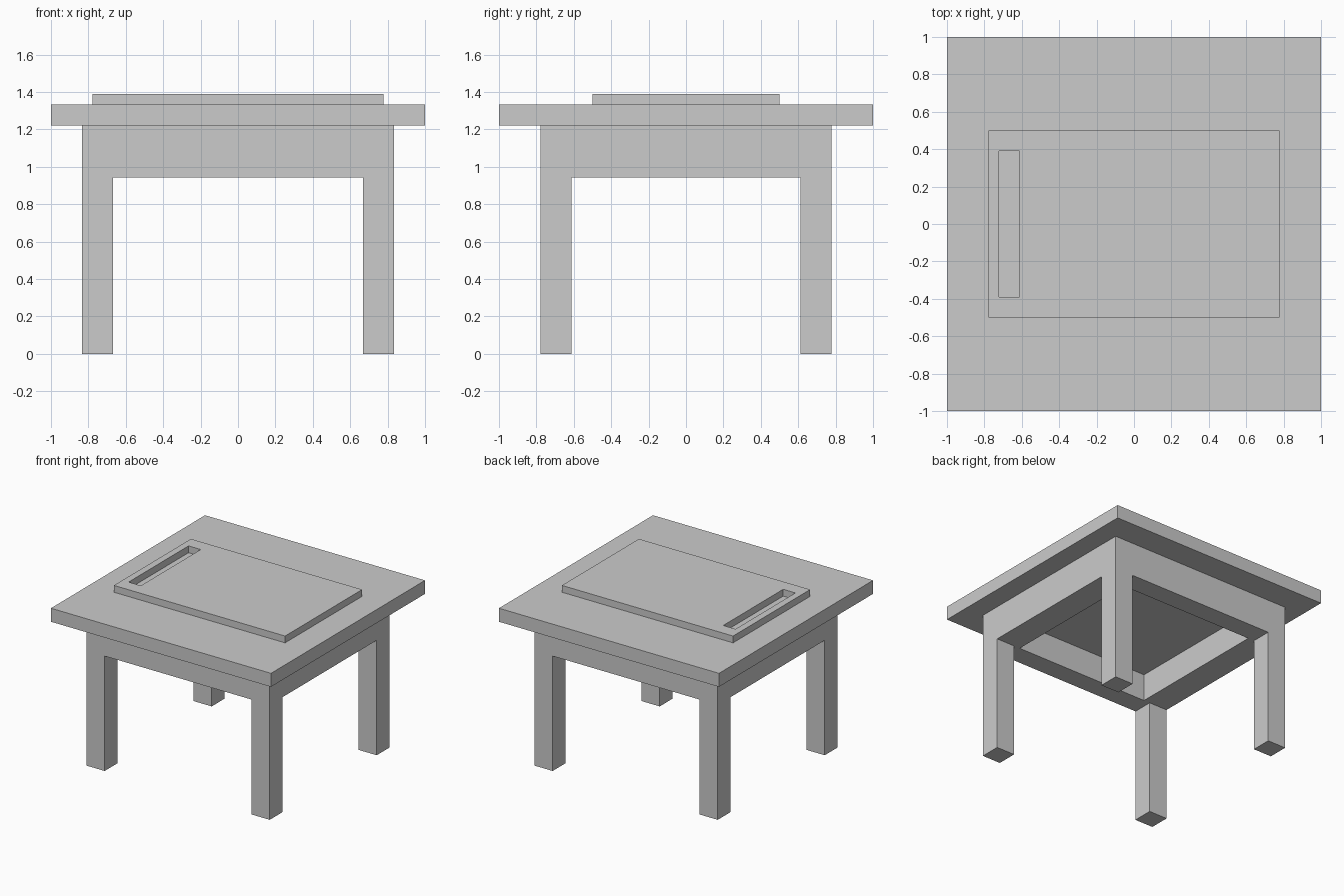
import bpy, bmesh
from mathutils import Vector

if "Cube" in bpy.data.objects:
    bpy.data.objects.remove(bpy.data.objects["Cube"])


def box(name, lo, hi):
    """Axis-aligned box between two corners."""
    lo, hi = Vector(lo), Vector(hi)
    bm = bmesh.new()
    bmesh.ops.create_cube(bm, size=1)
    bmesh.ops.scale(bm, vec=hi - lo, verts=bm.verts)
    bmesh.ops.translate(bm, vec=(lo + hi) / 2, verts=bm.verts)
    mesh = bpy.data.meshes.new(name)
    bm.to_mesh(mesh)
    bm.free()
    obj = bpy.data.objects.new(name, mesh)
    bpy.context.collection.objects.link(obj)
    return obj


def cut(obj, lo, hi):
    """Subtract a box from an object and discard the cutter."""
    cutter = box("cutter", lo, hi)
    mod = obj.modifiers.new("cut", 'BOOLEAN')
    mod.operation = 'DIFFERENCE'
    mod.solver = 'EXACT'
    mod.object = cutter
    bpy.context.view_layer.objects.active = obj
    bpy.ops.object.modifier_apply(modifier=mod.name)
    bpy.data.objects.remove(cutter)


APRON_Z, TOP_Z, PLATE_Z = 0.944, 1.222, 1.333

# Table top
box("table_top", (-1, -1, TOP_Z), (1, 1, PLATE_Z))

# Raised panel with a slot near its left end
panel = box("raised_panel", (-0.778, -0.5, PLATE_Z), (0.778, 0.5, 1.389))
cut(panel, (-0.722, -0.389, PLATE_Z - 0.1), (-0.611, 0.389, 1.5))

# Apron block, hollowed from below
apron = box("apron", (-0.833, -0.778, APRON_Z), (0.833, 0.778, TOP_Z))
cut(apron, (-0.611, -0.611, APRON_Z - 0.1), (0.611, 0.611, 1.167))

# Four legs at the apron corners
for sx, side in ((-1, "left"), (1, "right")):
    for sy, end in ((-1, "front"), (1, "back")):
        cx, cy = sx * 0.75, sy * 0.6945
        box(f"{end}_{side}_leg", (cx - 0.083, cy - 0.0835, 0),
            (cx + 0.083, cy + 0.0835, APRON_Z))
